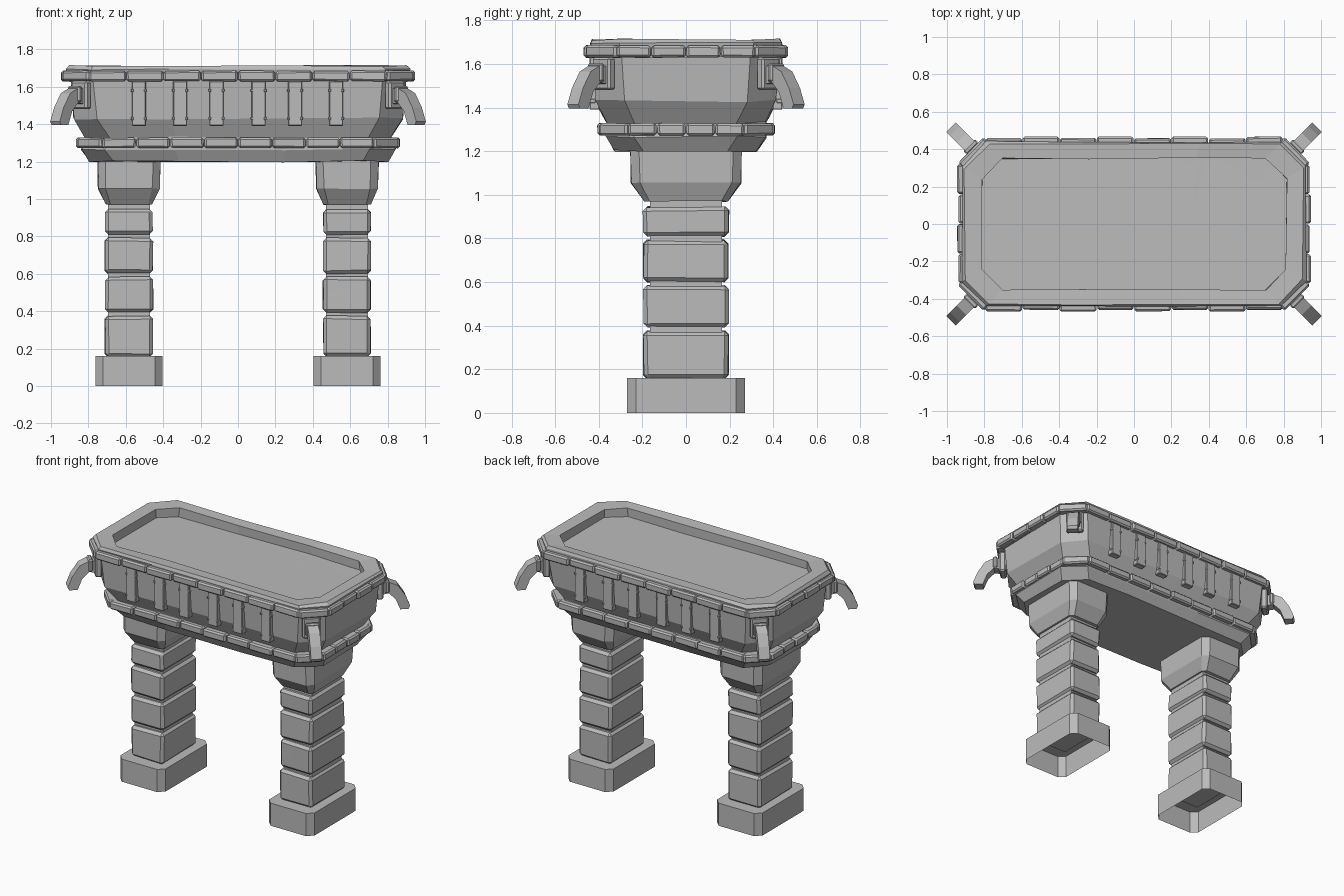
import bpy, bmesh, math, random
from mathutils import Vector, Matrix

random.seed(4)
cube = bpy.data.objects.get("Cube")
if cube:
    bpy.data.objects.remove(cube, do_unlink=True)

STONE = (0.5, 0.5, 0.5, 1)
stone = bpy.data.materials.new("grey stone")
stone.use_nodes = True
stone.diffuse_color = STONE
bsdf = stone.node_tree.nodes["Principled BSDF"]
bsdf.inputs["Base Color"].default_value = STONE
bsdf.inputs["Roughness"].default_value = 0.9


def finish(bm, name):
    bmesh.ops.recalc_face_normals(bm, faces=bm.faces)
    mesh = bpy.data.meshes.new(name)
    bm.to_mesh(mesh)
    bm.free()
    mesh.materials.append(stone)
    obj = bpy.data.objects.new(name, mesh)
    bpy.context.collection.objects.link(obj)
    return obj


def wobble(verts, amount):
    for v in verts:
        v.co += Vector([random.uniform(-amount, amount) for _ in range(3)])


def block(bm, matrix, size, bevel=0.01, jitter=0.0):
    """Add a worn, bevelled stone block."""
    part = bmesh.new()
    bmesh.ops.create_cube(part, size=1)
    bmesh.ops.scale(part, vec=size, verts=part.verts)
    wobble(part.verts, jitter)
    if bevel:
        bmesh.ops.bevel(part, geom=part.edges[:], offset=bevel, segments=1,
                        affect='EDGES')
    part.transform(matrix)
    temp = bpy.data.meshes.new("temp")
    part.to_mesh(temp)
    part.free()
    bm.from_mesh(temp)
    bpy.data.meshes.remove(temp)


def octagon(hx, hy, cut, mids=False):
    """Rectangle with cut corners, optionally with points along its long sides."""
    pts = []
    for sx, sy in ((1, 1), (-1, 1), (-1, -1), (1, -1)):
        pair = [(sx * hx, sy * (hy - cut)), (sx * (hx - cut), sy * hy)]
        pts += pair if sx * sy > 0 else pair[::-1]
        if mids and sx == sy:
            pts += [(sx * hx * k, sy * hy) for k in (0.4, -0.3)]
    return pts


def loft(name, levels, x=0, mids=False, jitter=0.0, bottom=True):
    """Stack cut-corner rings given as (z, half x, half y, corner cut)."""
    bm = bmesh.new()
    rings = []
    for z, hx, hy, cut in levels:
        ring = [bm.verts.new((x + px, py, z)) for px, py in octagon(hx, hy, cut, mids)]
        wobble(ring, jitter)
        rings.append(ring)
    n = len(rings[0])
    for low, high in zip(rings, rings[1:]):
        for i in range(n):
            j = (i + 1) % n
            bm.faces.new((low[i], low[j], high[j], high[i]))
    if bottom:
        bm.faces.new(rings[0][::-1])
    bm.faces.new(rings[-1])
    return finish(bm, name)


def brick_band(name, z, height, hx, hy, cut, nx, ny):
    """Ring of bricks around a cut-corner rectangle."""
    bm = bmesh.new()
    pts = octagon(hx, hy, cut)
    for i, start in enumerate(pts):
        a, b = Vector(start), Vector(pts[(i + 1) % len(pts)])
        side = b - a
        count = 1 if i % 2 == 0 else (nx if abs(side.x) > abs(side.y) else ny)
        out = Vector((side.y, -side.x)).normalized()
        turn = Matrix.Rotation(math.atan2(side.y, side.x), 4, 'Z')
        for k in range(count):
            depth = 0.004 * (-1) ** k
            p = a + side * (k + 0.5) / count + out * (depth - 0.03)
            place = Matrix.Translation((p.x, p.y, z)) @ turn
            block(bm, place, (side.length / count - 0.004, 0.07, height), 0.01, 0.002)
    return finish(bm, name)


# Trough body with a sunken top
loft("basin_body", [
    (1.20, 0.80, 0.325, 0.13), (1.265, 0.84, 0.365, 0.13), (1.33, 0.82, 0.36, 0.13),
    (1.43, 0.88, 0.415, 0.13), (1.64, 0.90, 0.43, 0.13)], mids=True, jitter=0.006)
loft("basin_rim", [
    (1.63, 0.905, 0.43, 0.13), (1.695, 0.92, 0.44, 0.13), (1.712, 0.905, 0.428, 0.13),
    (1.705, 0.815, 0.35, 0.11), (1.645, 0.815, 0.35, 0.11)], mids=True, jitter=0.005)

# Brick courses
brick_band("upper_brick_band", 1.657, 0.055, 0.937, 0.458, 0.14, 8, 4)
brick_band("lower_brick_band", 1.30, 0.055, 0.857, 0.397, 0.13, 8, 4)

# Upright slats with rivets on front and back
for side, label in ((-1, "front"), (1, "back")):
    bm = bmesh.new()
    for x in (-0.53, -0.31, -0.115, 0.11, 0.305, 0.525):
        block(bm, Matrix.Translation((x, side * 0.42, 1.51)), (0.075, 0.045, 0.24), 0.004)
        for z in (1.43, 1.58):
            for dx in (-0.035, 0.035):
                block(bm, Matrix.Translation((x + dx, side * 0.43, z)),
                      (0.014, 0.03, 0.018), 0.003)
    finish(bm, label + "_slats")

# Corner horns with mounting brackets
HORN = [(-0.02, 1.59), (0.075, 1.59), (0.13, 1.565), (0.18, 1.49), (0.21, 1.415),
        (0.20, 1.395), (0.145, 1.395), (0.115, 1.47), (0.07, 1.515), (-0.02, 1.50)]
for sx, lr in ((1, "left"), (-1, "right")):
    for sy, fb in ((-1, "front"), (1, "back")):
        bm = bmesh.new()
        near, far = [[bm.verts.new((d, w, z)) for d, z in HORN] for w in (-0.036, 0.036)]
        bm.faces.new(near)
        bm.faces.new(far[::-1])
        for i in range(len(HORN)):
            j = (i + 1) % len(HORN)
            bm.faces.new((near[i], near[j], far[j], far[i]))
        block(bm, Matrix.Translation((0.01, 0, 1.555)), (0.045, 0.115, 0.15), 0.01)
        block(bm, Matrix.Translation((0.06, 0, 1.56)), (0.03, 0.09, 0.085), 0.008)
        angle = math.atan2(sy, sx)
        bm.transform(Matrix.Translation((sx * 0.83, sy * 0.37, 0))
                     @ Matrix.Rotation(angle, 4, 'Z'))
        finish(bm, f"{fb}_{lr}_horn")


def chip(target, location, size):
    """Cut a wedge-shaped crack out of a block stack."""
    bm = bmesh.new()
    bmesh.ops.create_cone(bm, cap_ends=True, segments=4, radius1=1, radius2=0, depth=2)
    bm.transform(Matrix.Translation(location) @ Matrix.Diagonal((*size, 1))
                 @ Matrix.Rotation(math.copysign(math.pi / 2, -location[0]), 4, 'Y'))
    cutter = finish(bm, "crack_cutter")
    cutter.hide_render = True
    mod = target.modifiers.new("crack", 'BOOLEAN')
    mod.operation = 'DIFFERENCE'
    mod.object = cutter
    bpy.context.view_layer.objects.active = target
    bpy.ops.object.modifier_apply(modifier=mod.name)
    bpy.data.objects.remove(cutter, do_unlink=True)


# Legs: hollow foot, stacked blocks around a core, flared capital
for x, label in ((0.583, "left"), (-0.583, "right")):
    loft(label + "_foot", [(0, 0.178, 0.27, 0.04), (0.16, 0.178, 0.27, 0.04)],
         x=x, bottom=False)
    bm = bmesh.new()
    block(bm, Matrix.Translation((x, 0, 0.57)), (0.225, 0.33, 0.86), 0)
    finish(bm, label + "_leg_core")
    bm = bmesh.new()
    for low, high in ((0.155, 0.375), (0.393, 0.583), (0.6, 0.793), (0.81, 0.945)):
        block(bm, Matrix.Translation((x, 0, (low + high) / 2)),
              (0.255, 0.39, high - low), 0.018, 0.004)
    stack = finish(bm, label + "_leg_blocks")
    if x > 0:
        chip(stack, (0.45, -0.19, 0.495), (0.1, 0.05, 0.018))
    else:
        chip(stack, (-0.45, -0.19, 0.5), (-0.04, 0.05, 0.025))
    loft(label + "_capital", [(0.97, 0.125, 0.19, 0.025), (1.055, 0.165, 0.252, 0.04),
                              (1.205, 0.168, 0.255, 0.04)], x=x, jitter=0.003)
